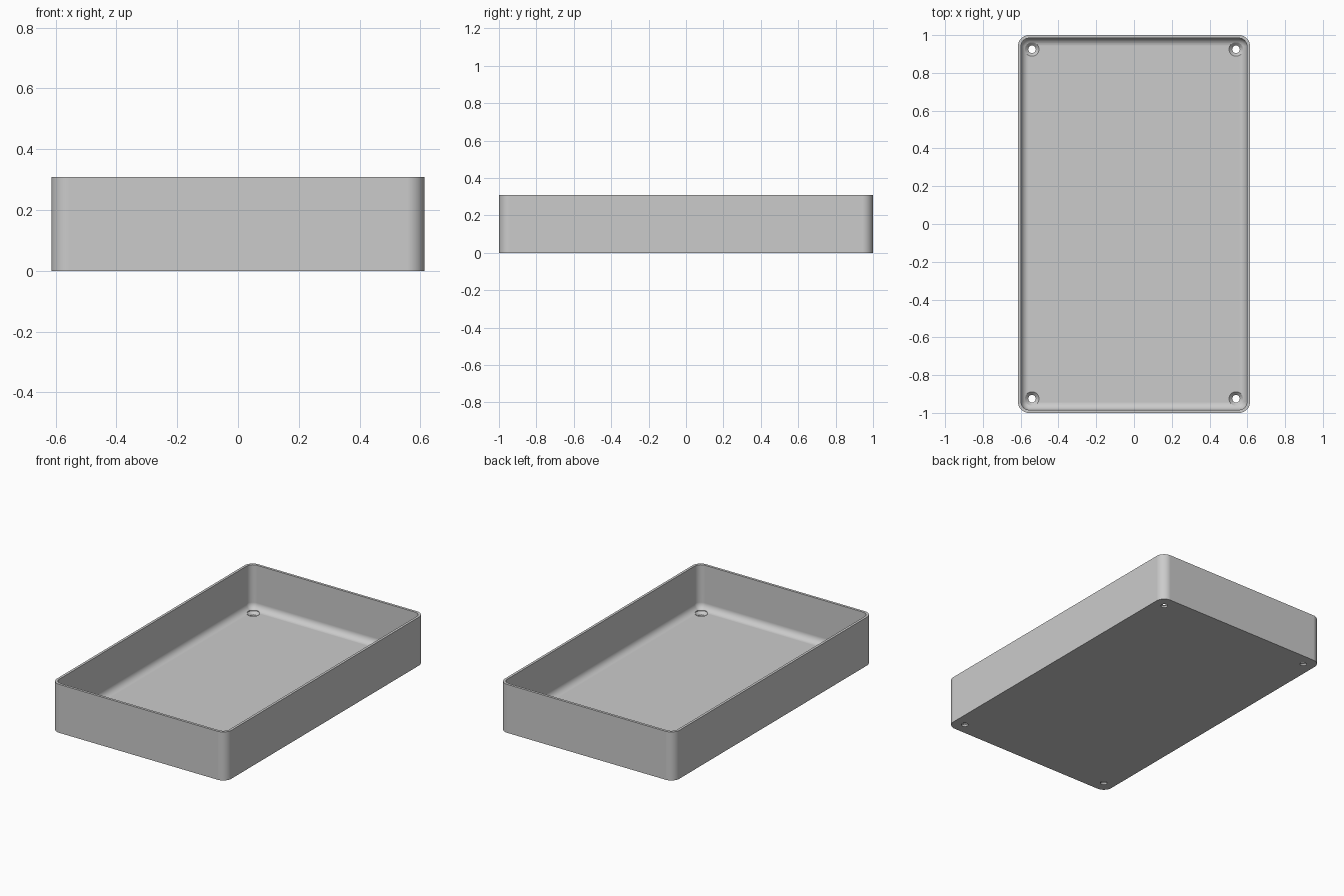
import bpy, bmesh, math

cube = bpy.data.objects.get("Cube")
if cube:
    bpy.data.objects.remove(cube, do_unlink=True)

HX, HY, H = 0.614, 1.0, 0.308      # half width, half length, height
WALL, FLOOR = 0.016, 0.028
R_OUT, R_IN, FILLET = 0.058, 0.043, 0.041
HOLE_X, HOLE_Y, R_HOLE, R_SINK = 0.54, 0.925, 0.02, 0.037

grey = bpy.data.materials.new("Plain grey")
grey.use_nodes = True
grey.diffuse_color = (0.6, 0.6, 0.6, 1)
grey.node_tree.nodes["Principled BSDF"].inputs["Base Color"].default_value = (0.6, 0.6, 0.6, 1)


def rounded_ring(bm, inset, radius, z, seg=10):
    """Rounded rectangle of vertices, inset from the outer size."""
    verts = []
    cx, cy = HX - inset - radius, HY - inset - radius
    for q, (sx, sy) in enumerate([(1, 1), (-1, 1), (-1, -1), (1, -1)]):
        for i in range(seg + 1):
            a = math.pi / 2 * (q + i / seg)
            verts.append(bm.verts.new((sx * cx + radius * math.cos(a),
                                       sy * cy + radius * math.sin(a), z)))
    return verts


def circle_ring(bm, x, y, radius, z, n=32):
    return [bm.verts.new((x + radius * math.cos(2 * math.pi * i / n),
                          y + radius * math.sin(2 * math.pi * i / n), z)) for i in range(n)]


def loft(bm, rings):
    """Skin consecutive rings and cap both ends."""
    for a, b in zip(rings, rings[1:]):
        for i in range(len(a)):
            j = (i + 1) % len(a)
            bm.faces.new((a[i], a[j], b[j], b[i]))
    bm.faces.new(rings[0][::-1])
    bm.faces.new(rings[-1])


def make_object(name, bm):
    bmesh.ops.recalc_face_normals(bm, faces=bm.faces)
    mesh = bpy.data.meshes.new(name)
    bm.to_mesh(mesh)
    bm.free()
    mesh.materials.append(grey)
    obj = bpy.data.objects.new(name, mesh)
    bpy.context.collection.objects.link(obj)
    return obj


# Tray: outer wall, rim, inner wall, rounded floor edge
bm = bmesh.new()
rings = [rounded_ring(bm, 0, R_OUT, 0),
         rounded_ring(bm, 0, R_OUT, H),
         rounded_ring(bm, WALL, R_IN, H)]
STEPS = 8
for k in range(STEPS + 1):
    a = math.pi / 2 * k / STEPS
    shrink = FILLET * (1 - math.cos(a))
    rings.append(rounded_ring(bm, WALL + shrink, R_IN - shrink,
                              FLOOR + FILLET * (1 - math.sin(a))))
loft(bm, rings)
tray = make_object("tray", bm)

# Countersunk screw holes in the four corners
bm = bmesh.new()
for sx in (-1, 1):
    for sy in (-1, 1):
        loft(bm, [circle_ring(bm, sx * HOLE_X, sy * HOLE_Y, r, z) for r, z in
                  [(R_HOLE, -0.05), (R_HOLE, FLOOR - 0.017), (R_SINK, FLOOR), (R_SINK, 0.1)]])
cutter = make_object("screw_hole_cutter", bm)
cutter.hide_render = True

bpy.ops.object.select_all(action='DESELECT')
bpy.context.view_layer.objects.active = tray
tray.select_set(True)
cut = tray.modifiers.new("Screw holes", 'BOOLEAN')
cut.operation = 'DIFFERENCE'
cut.solver = 'EXACT'
cut.object = cutter
bpy.ops.object.modifier_apply(modifier=cut.name)
bpy.data.objects.remove(cutter, do_unlink=True)

# Smooth rounded edges, keep flat faces flat
bpy.ops.object.shade_smooth_by_angle(angle=math.radians(30))
weighted = tray.modifiers.new("Weighted normals", 'WEIGHTED_NORMAL')
weighted.keep_sharp = True
